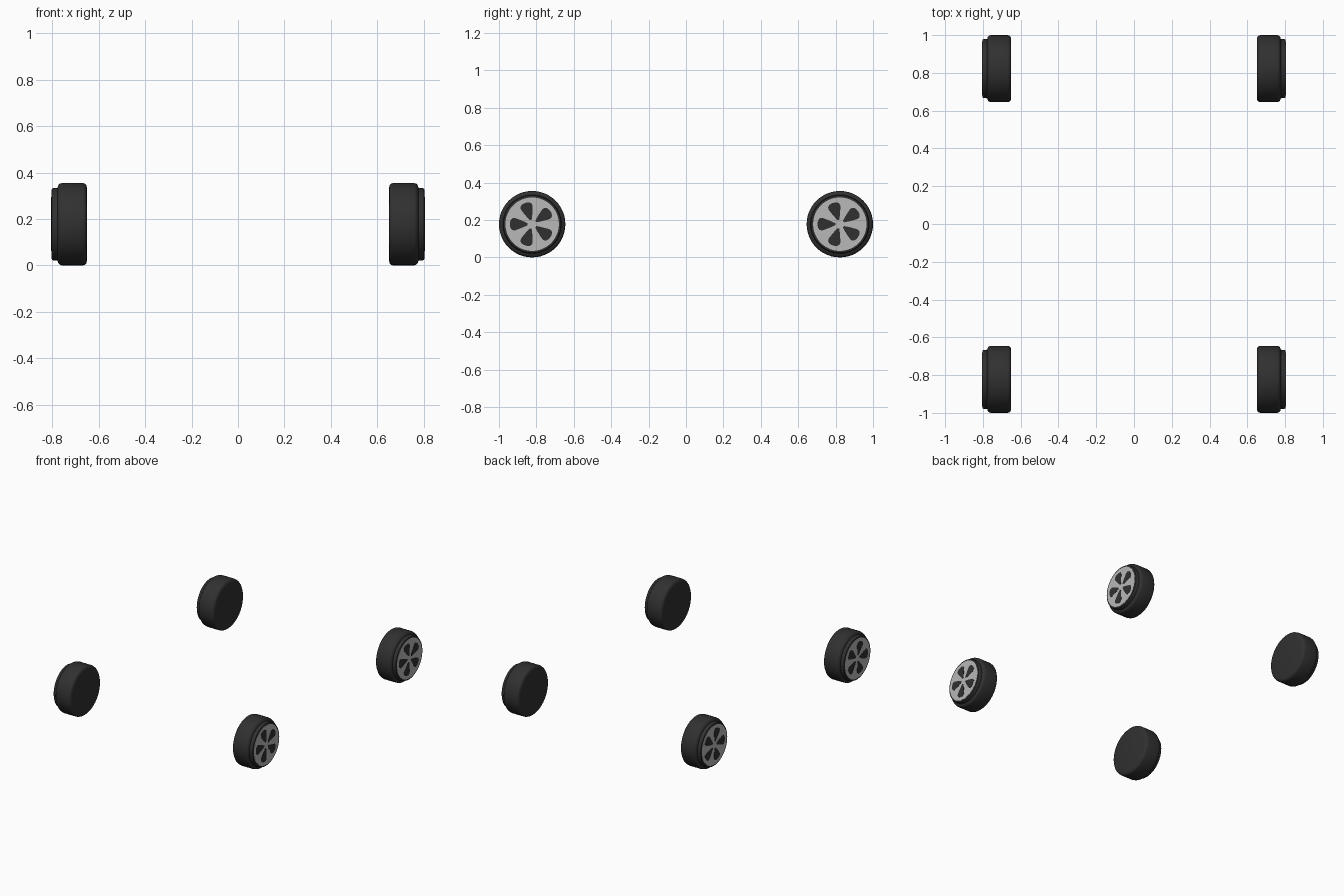
import bpy, bmesh
from math import sin, cos, pi, radians

if "Cube" in bpy.data.objects:
    bpy.data.objects.remove(bpy.data.objects["Cube"])

R = 0.1775        # tyre radius and axle height
AXLE_Y = 0.8225
SEGMENTS = 48


def make_material(name, value):
    mat = bpy.data.materials.new(name)
    mat.use_nodes = True
    colour = (value, value, value, 1)
    mat.diffuse_color = colour
    mat.node_tree.nodes["Principled BSDF"].inputs["Base Color"].default_value = colour
    return mat


rubber = make_material("dark rubber", 0.03)
alloy = make_material("light grey alloy", 0.48)


def finish(bm, name, mat, side, y):
    """Place a part on its axle, mirrored for the right side."""
    for v in bm.verts:
        v.co.x *= side
        v.co.y += y
        v.co.z += R
    bmesh.ops.remove_doubles(bm, verts=bm.verts, dist=0.00001)
    bmesh.ops.recalc_face_normals(bm, faces=bm.faces)
    mesh = bpy.data.meshes.new(name)
    bm.to_mesh(mesh)
    bm.free()
    mesh.materials.append(mat)
    obj = bpy.data.objects.new(name, mesh)
    bpy.context.collection.objects.link(obj)
    bpy.ops.object.select_all(action="DESELECT")
    obj.select_set(True)
    bpy.context.view_layer.objects.active = obj
    bpy.ops.object.shade_smooth_by_angle(angle=radians(35))


def lathe(profile):
    """Turn (x, radius) points around the axle."""
    bm = bmesh.new()
    verts = [bm.verts.new((x, 0, r)) for x, r in profile]
    edges = [bm.edges.new(pair) for pair in zip(verts, verts[1:])]
    bmesh.ops.spin(bm, geom=verts + edges, cent=(0, 0, 0), axis=(1, 0, 0),
                   angle=2 * pi, steps=SEGMENTS, use_duplicate=False)
    return bm


def add_plate(bm, outline, x0, x1):
    """Closed prism from a (y, z) outline."""
    face = bm.faces.new([bm.verts.new((x0, y, z)) for y, z in outline])
    out = bmesh.ops.extrude_face_region(bm, geom=[face], use_keep_orig=True)
    for v in out["geom"]:
        if isinstance(v, bmesh.types.BMVert):
            v.co.x = x1


# Tyre with rounded shoulders and a narrower outer lip
TYRE = [(0.65, 0), (0.65, 0.155), (0.653, 0.168), (0.660, 0.175),
        (0.669, R), (0.757, R), (0.767, 0.175), (0.774, 0.168),
        (0.777, 0.157), (0.795, 0.156), (0.801, 0.153), (0.803, 0.147),
        (0.803, 0)]

# Half outline of one teardrop opening: distance from hub, half width
OPENING = [(0.024, 0.005), (0.045, 0.015), (0.07, 0.025), (0.092, 0.033),
           (0.105, 0.032), (0.114, 0.024), (0.119, 0.01)]


def build_wheel(label, side, y):
    finish(lathe(TYRE), label + "_tyre", rubber, side, y)

    # Flat rim face
    bm = bmesh.new()
    angles = [2 * pi * i / SEGMENTS for i in range(SEGMENTS)]
    add_plate(bm, [(0.143 * cos(a), 0.143 * sin(a)) for a in angles], 0.802, 0.804)
    finish(bm, label + "_rim", alloy, side, y)

    # Five dark openings, the first pointing forward
    bm = bmesh.new()
    loop = OPENING + [(r, -w) for r, w in reversed(OPENING)]
    for i in range(5):
        a = pi + i * 2 * pi / 5
        add_plate(bm, [(r * cos(a) - w * sin(a), r * sin(a) + w * cos(a))
                       for r, w in loop], 0.803, 0.8052)
    finish(bm, label + "_rim_openings", rubber, side, y)


for end, y in (("front", -AXLE_Y), ("rear", AXLE_Y)):
    for hand, side in (("left", 1), ("right", -1)):
        build_wheel(f"{end}_{hand}", side, y)
